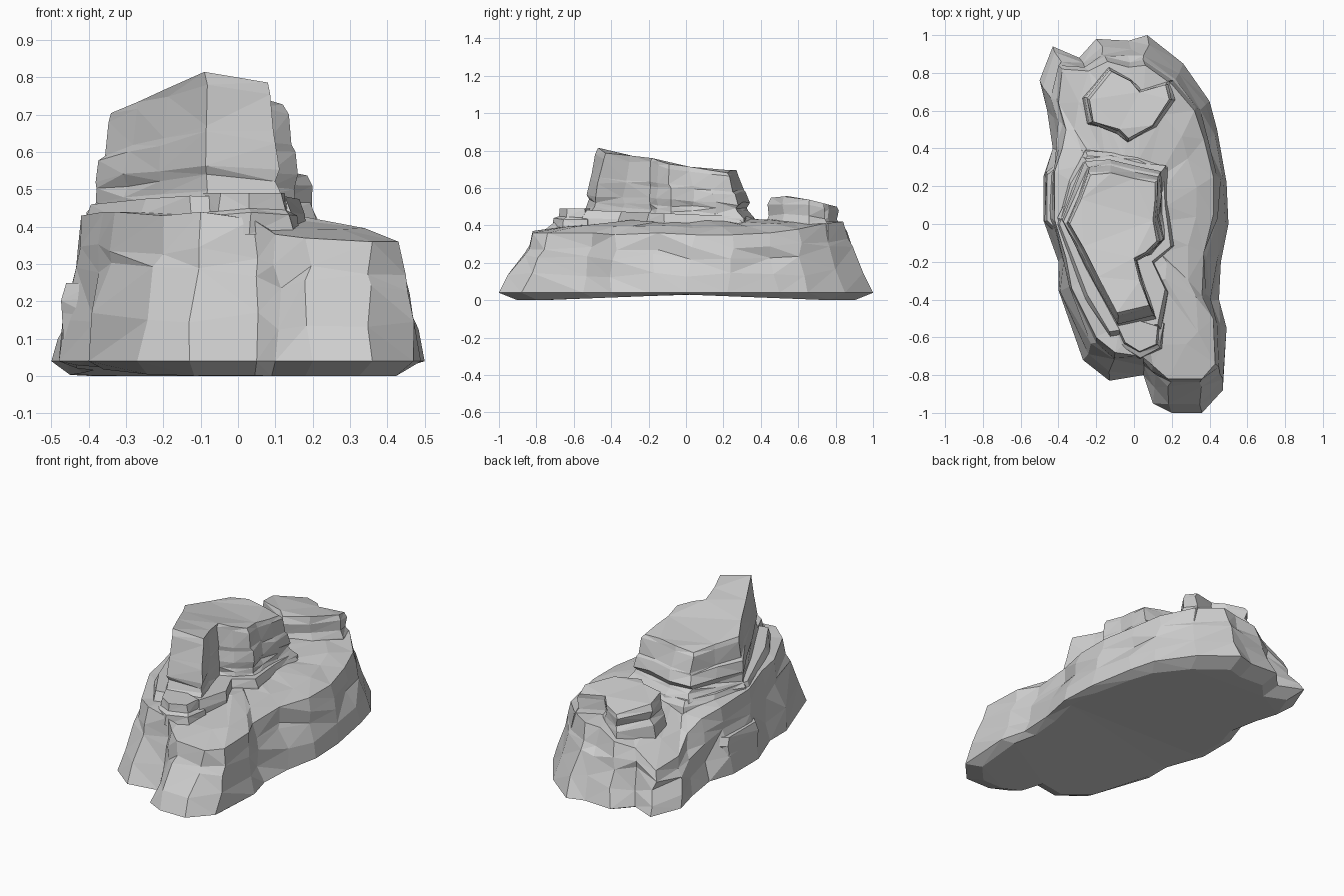
import bpy
import bmesh
import random
from mathutils import Vector

random.seed(4)
cube = bpy.data.objects.get("Cube")
if cube:
    bpy.data.objects.remove(cube)

stone = bpy.data.materials.new("grey_stone")
stone.use_nodes = True
grey = (0.62, 0.62, 0.62, 1)
stone.diffuse_color = grey
stone.node_tree.nodes["Principled BSDF"].inputs["Base Color"].default_value = grey


def rough(point, amount):
    """Shift a point a little so the facets look broken."""
    return point + Vector([random.uniform(-amount, amount) for _ in range(3)])


def loft(name, rings):
    """Skin a stack of closed rings, cap both ends and break it into flat facets."""
    bm = bmesh.new()
    loops = [[bm.verts.new(p) for p in ring] for ring in rings]
    count = len(loops[0])
    for low, high in zip(loops, loops[1:]):
        for i in range(count):
            j = (i + 1) % count
            bm.faces.new((low[i], low[j], high[j], high[i]))
    bm.faces.new(loops[0][::-1])
    bm.faces.new(loops[-1])
    bmesh.ops.triangulate(bm, faces=bm.faces[:])
    bmesh.ops.recalc_face_normals(bm, faces=bm.faces[:])
    mesh = bpy.data.meshes.new(name)
    bm.to_mesh(mesh)
    bm.free()
    mesh.materials.append(stone)
    obj = bpy.data.objects.new(name, mesh)
    bpy.context.collection.objects.link(obj)
    return obj


def crag(name, outline, centre, floor, top, strata, jitter):
    """Raise an outline through strata of (height fraction, scale) to a sloping top."""
    middle = Vector(centre)
    rings = []
    for height, scale in strata:
        ring = []
        for xy in outline:
            x, y = middle + (Vector(xy) - middle) * scale
            z = floor + (top(*xy) - floor) * height
            wobble = jitter if 0 < height < 1 else 0
            ring.append(rough(Vector((x, y, z)), wobble))
        rings.append(ring)
    return loft(name, rings)


# Foot of the mound and the rim of its shelf, point for point
foot = [(.2, -1), (.36, -1), (.47, -.88), (.49, -.55), (.45, -.4), (.46, -.2),
        (.5, 0), (.49, .22), (.44, .5), (.4, .65), (.26, .85), (.07, 1),
        (-.03, .97), (-.2, .98), (-.29, .88), (-.43, .94), (-.5, .76),
        (-.46, .6), (-.43, .4), (-.48, .25), (-.48, .02), (-.4, -.2),
        (-.4, -.35), (-.27, -.72), (-.13, -.83), (.05, -.8), (.1, -.95)]
rim = [(.18, -.82, .37), (.36, -.82, .36), (.43, -.74, .36), (.42, -.5, .36),
       (.36, -.38, .35), (.37, -.15, .36), (.42, .05, .35), (.42, .25, .35),
       (.37, .45, .36), (.32, .6, .38), (.2, .74, .41), (.06, .84, .42),
       (-.03, .83, .41), (-.14, .86, .37), (-.24, .81, .34), (-.38, .82, .25),
       (-.4, .64, .27), (-.36, .5, .34), (-.38, .4, .39), (-.42, .28, .42),
       (-.42, .02, .43), (-.36, -.18, .44), (-.33, -.34, .44), (-.2, -.6, .43),
       (-.1, -.68, .44), (.04, -.7, .42), (.1, -.75, .38)]
foot = [Vector((x, y, .04)) for x, y in foot]
rim = [Vector(p) for p in rim]

underside = [Vector((p.x * .9, p.y * .9, max(0, .03 - .035 * abs(p.y)))) for p in foot]
mound = [underside, foot]
for inward, height, jitter in ((.34, .3, .018), (.68, .62, .018), (.84, .76, .014)):
    ring = []
    for a, b in zip(foot, rim):
        p = a.lerp(b, inward)
        p.z = a.z + (b.z - a.z) * height
        ring.append(rough(p, jitter))
    mound.append(ring)
mound.append(rim)
for scale, rise in ((.78, .5), (.4, .9)):
    mound.append([rough(Vector((p.x * scale, p.y * scale, p.z + (.43 - p.z) * rise)), .006)
                  for p in rim])
loft("mound", mound)

# Tall main crag with a notch in its side and a top falling to the back
crag("main_crag",
     [(-.09, -.47), (.08, -.43), (.03, -.3), (0, -.18), (.06, -.15), (.12, -.09),
      (.1, .02), (.11, .12), (.11, .22), (0, .24), (-.12, .27), (-.23, .26),
      (-.28, .13), (-.34, 0), (-.27, -.12), (-.19, -.28)],
     (-.1, -.11), .38,
     lambda x, y: .815 - .155 * (y + .46) - .15 * abs(x + .08),
     [(0, 1.27), (.2, 1.25), (.28, 1.18), (.36, 1.15), (.44, 1.18), (.62, 1.13),
      (.67, 1.1), (.93, 1.04), (1, 1)], .008)

# Lower crag at the back, split by a cleft
crag("back_crag",
     [(-.08, .5), (-.03, .45), (.1, .52), (.19, .66), (.17, .74), (.03, .7),
      (-.02, .76), (-.12, .81), (-.24, .66), (-.22, .54)],
     (-.03, .63), .32,
     lambda x, y: .56 - .25 * max(0, y - .57) - .1 * max(0, .57 - y),
     [(0, 1.18), (.45, 1.11), (.6, 1.01), (.85, 1.04), (1, .98)], .008)

# Stepped block in front of the main crag
crag("front_step",
     [(-.05, -.63), (.03, -.68), (.12, -.64), (.13, -.54), (.0, -.5), (-.1, -.52)],
     (.03, -.58), .38, lambda x, y: .49,
     [(0, 1.35), (.5, 1.25), (.6, 1.05), (1, .95)], .006)

# Low ledge round the foot of the main crag
crag("crag_ledge",
     [(-.13, -.58), (.13, -.54), (.17, -.35), (.1, -.2), (.2, -.12), (.17, .1),
      (.16, .28), (.02, .35), (-.25, .37), (-.34, .22), (-.4, 0), (-.32, -.2),
      (-.25, -.38)],
     (-.1, -.08), .36, lambda x, y: .46 - .04 * y,
     [(0, 1.06), (.6, 1.04), (1, .98)], .008)

# Small outcrop on the steep side
crag("side_outcrop",
     [(-.46, .02), (-.38, -.06), (-.36, .12), (-.38, .32), (-.46, .26)],
     (-.4, .13), .06, lambda x, y: .25,
     [(0, 1.1), (.55, 1.08), (.75, 1.14), (1, 1)], .008)
